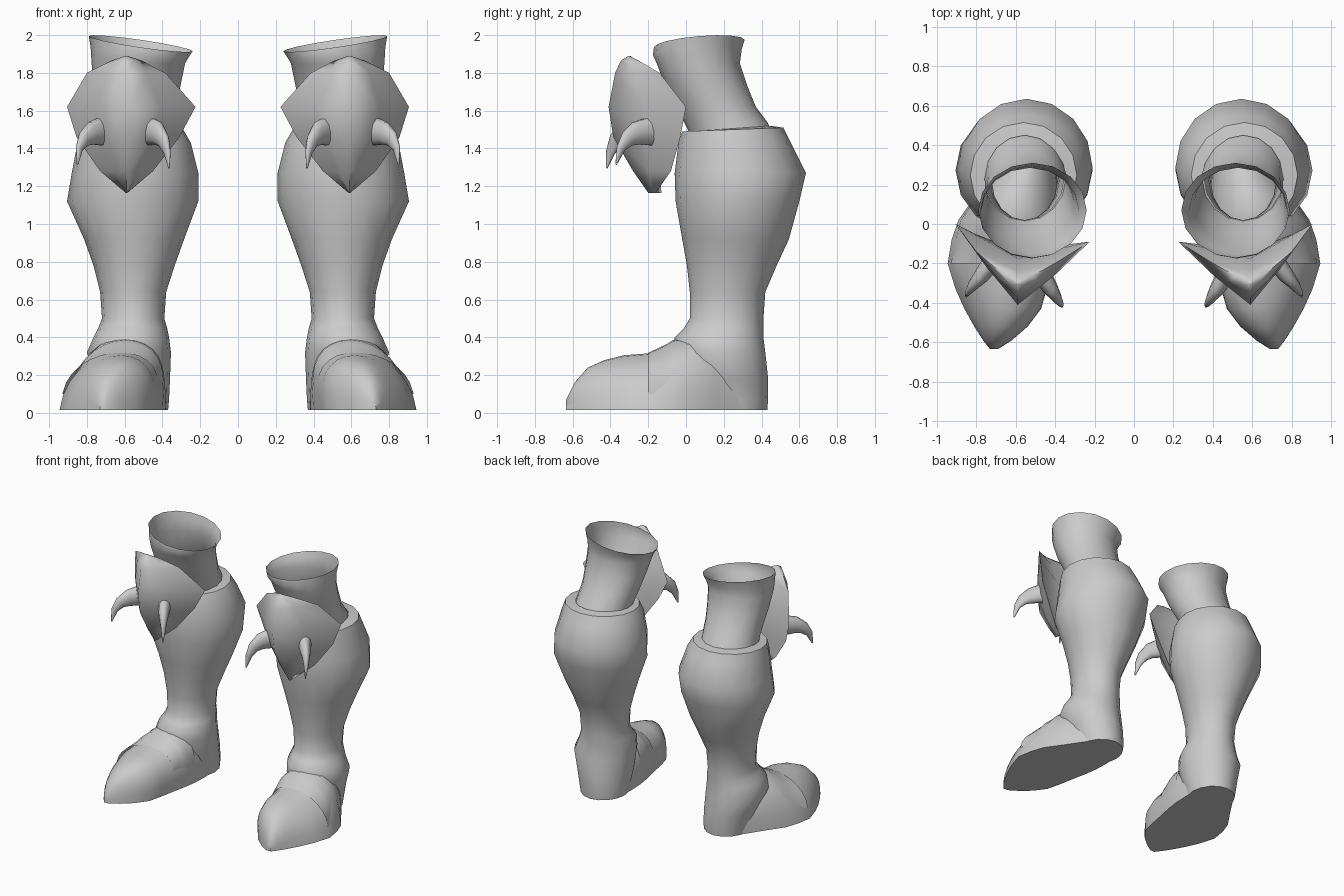
import bpy, bmesh, math
from mathutils import Vector

if "Cube" in bpy.data.objects:
    bpy.data.objects.remove(bpy.data.objects["Cube"])

grey = bpy.data.materials.new("plain grey")
grey.diffuse_color = (0.6, 0.6, 0.6, 1)
grey.use_nodes = True
grey.node_tree.nodes["Principled BSDF"].inputs["Base Color"].default_value = grey.diffuse_color


def loft(name, rings, cap_start=False, cap_end=False, angle=50):
    """Skin a list of closed rings, then mirror to the other leg."""
    bm = bmesh.new()
    vs = [[bm.verts.new(p) for p in ring] for ring in rings]
    n = len(rings[0])
    for a, b in zip(vs, vs[1:]):
        for i in range(n):
            j = (i + 1) % n
            bm.faces.new((a[i], a[j], b[j], b[i]))
    if cap_start:
        bm.faces.new(vs[0][::-1])
    if cap_end:
        bm.faces.new(vs[-1])
    bmesh.ops.remove_doubles(bm, verts=bm.verts, dist=0.0005)
    bmesh.ops.recalc_face_normals(bm, faces=bm.faces)
    me = bpy.data.meshes.new(name)
    bm.to_mesh(me)
    bm.free()
    me.materials.append(grey)
    ob = bpy.data.objects.new(name, me)
    bpy.context.collection.objects.link(ob)
    bpy.ops.object.select_all(action='DESELECT')
    ob.select_set(True)
    bpy.context.view_layer.objects.active = ob
    bpy.ops.object.shade_smooth_by_angle(angle=math.radians(angle))
    m = ob.modifiers.new("other leg", 'MIRROR')
    m.use_mirror_merge = False
    return ob


def oval(z, x0, x1, y0, y1, tilt_x=0.0, tilt_y=0.0, n=16):
    """Horizontal oval inside the given bounds, optionally tilted."""
    pts = []
    for i in range(n):
        c, s = math.cos(2 * math.pi * i / n), math.sin(2 * math.pi * i / n)
        pts.append(((x0 + x1) / 2 + c * (x1 - x0) / 2,
                    (y0 + y1) / 2 + s * (y1 - y0) / 2,
                    z + tilt_x * c + tilt_y * s))
    return pts


# Thigh sleeve, open at the top
loft("thigh", [
    oval(1.48, .35, .76, .02, .46),
    oval(1.54, .34, .755, -.01, .43),
    oval(1.62, .325, .755, -.05, .37),
    oval(1.73, .305, .765, -.11, .325),
    oval(1.85, .28, .775, -.155, .285),
    oval(1.91, .26, .78, -.175, .295, .025, .015),
    oval(1.955, .24, .79, -.17, .31, .04, .02)])

# Boot shaft from the rim over the calf down to the heel
loft("boot_shaft", [
    oval(1.505, .355, .755, .02, .45, 0, .015),
    oval(1.50, .29, .83, -.02, .515, 0, .01),
    oval(1.43, .25, .85, -.04, .555),
    oval(1.27, .21, .88, -.06, .635),
    oval(1.12, .21, .905, -.055, .60),
    oval(.92, .285, .815, -.02, .545),
    oval(.78, .335, .765, .005, .48),
    oval(.64, .38, .73, .02, .42),
    oval(.50, .39, .72, .02, .41),
    oval(.45, .375, .74, -.01, .41),
    oval(.40, .365, .765, -.06, .41),
    oval(.32, .355, .80, -.06, .42),
    oval(.18, .36, .75, -.02, .435),
    oval(.07, .365, .72, .04, .435),
    oval(.015, .37, .71, .05, .43)], cap_end=True)


# Foot: arched sections running from the ankle to the toe
def arch(y, x0, x1, top, skew=-.06, z0=.015, n=14):
    pts = []
    for i in range(n + 1):
        t = math.pi * i / n
        s = math.sin(t)
        pts.append(((x0 + x1) / 2 + math.cos(t) * (x1 - x0) / 2 + skew * s,
                    y, z0 + (top - z0) * max(s, 0) ** .85))
    return pts


loft("foot", [
    arch(.30, .40, .70, .30, 0),
    arch(.15, .38, .80, .38, 0),
    arch(.02, .385, .89, .40, -.03),
    arch(-.08, .40, .925, .36),
    arch(-.20, .425, .945, .315),
    arch(-.33, .45, .905, .305),
    arch(-.43, .475, .86, .28, -.04),
    arch(-.52, .54, .81, .24, -.02),
    arch(-.59, .62, .765, .16, 0),
    arch(-.635, .69, .73, .07, 0)], True, True)

# Instep strap: a thin raised band where the foot meets the ankle
loft("instep_strap", [
    arch(.02, .39, .86, .40, -.03, .10),
    arch(-.07, .40, .89, .385, -.05, .10),
    arch(-.10, .41, .90, .365, -.06, .10),
    arch(-.20, .435, .93, .318, -.06, .10)])

# Knee guard: pointed shield, ridged in front and hollow behind
# z, inner edge (x, y), outer edge (x, y), front ridge y, back y
rows = [
    (1.89, .585, -.30, .595, -.30, -.305, -.295),
    (1.865, .51, -.26, .67, -.25, -.345, -.27),
    (1.80, .385, -.19, .80, -.14, -.375, -.24),
    (1.62, .225, -.09, .905, 0, -.41, -.175),
    (1.46, .31, -.10, .855, -.03, -.385, -.16),
    (1.28, .45, -.13, .73, -.08, -.28, -.14),
    (1.165, .585, -.16, .595, -.16, -.20, -.13)]
shield = []
for z, xi, yi, xo, yo, yf, yb in rows:
    ridge = Vector((.59, yf, z))
    inner, outer = Vector((xi, yi, z)), Vector((xo, yo, z))
    bulge = Vector((0, -.015, 0)) * min(1, (xo - xi) * 3)
    shield.append([inner, inner.lerp(ridge, .5) + bulge, ridge,
                   outer.lerp(ridge, .5) + bulge, outer,
                   Vector((.59, yb, z))])
loft("knee_guard", shield, True, True, 100)


# Curved spikes on the knee guard
def spike(name, path, radii, n=10):
    path = [Vector(p) for p in path]
    rings = []
    for i, p in enumerate(path):
        d = (path[min(i + 1, len(path) - 1)] - path[max(i - 1, 0)]).normalized()
        out = Vector((path[1].x - path[0].x, path[1].y - path[0].y, 0))
        side = out.cross(Vector((0, 0, 1))).normalized()
        up = side.cross(d).normalized()
        r = radii[i]
        rings.append([p + side * (.62 * r * math.cos(2 * math.pi * k / n))
                      + up * (r * math.sin(2 * math.pi * k / n)) for k in range(n)])
    loft(name, rings, True, True, 70)


radii = (.078, .064, .045, .026, .005)
spike("outer_spike", [(.72, -.19, 1.49), (.775, -.265, 1.48), (.815, -.31, 1.45),
                      (.84, -.345, 1.40), (.85, -.37, 1.315)], radii)
spike("inner_spike", [(.47, -.25, 1.49), (.425, -.325, 1.48), (.395, -.37, 1.44),
                      (.375, -.40, 1.38), (.365, -.42, 1.295)], radii)
